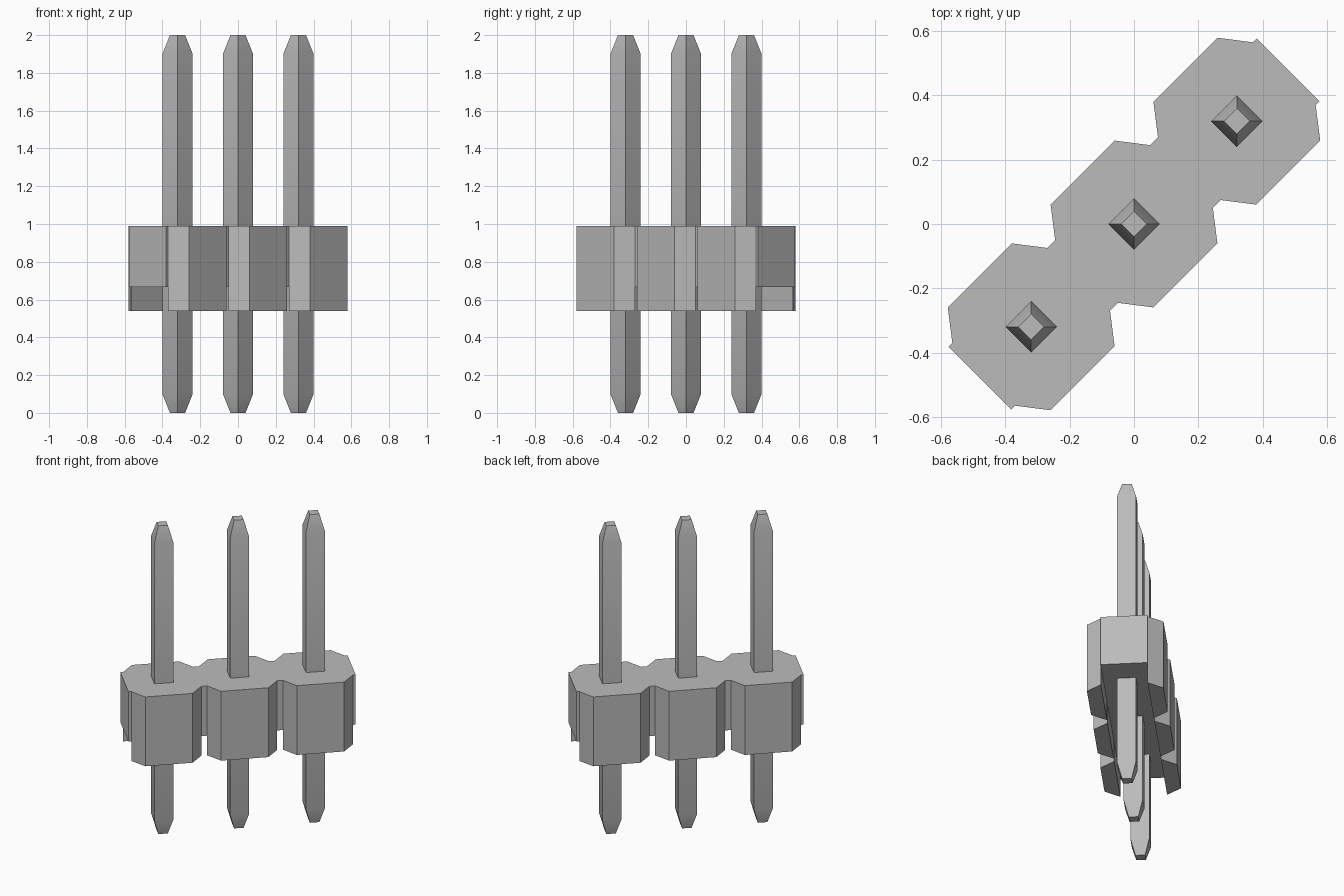
import bpy, bmesh, math

cube = bpy.data.objects.get("Cube")
if cube:
    bpy.data.objects.remove(cube, do_unlink=True)

PITCH = 0.4525                # spacing between pins along the strip
NECK, SIDE = 0.138, 0.226     # half depth at the necks and at the cells
INNER, OUTER = 0.209, 0.141   # half width of a cell at neck and at side
BASE, DECK, TOP = 0.54, 0.667, 0.99
TURN = math.radians(45)
CELLS = [-PITCH, 0, PITCH]

grey = bpy.data.materials.new("grey")
grey.use_nodes = True
colour = (0.5, 0.5, 0.5, 1)
grey.diffuse_color = colour
grey.node_tree.nodes["Principled BSDF"].inputs["Base Color"].default_value = colour


def make_object(name, bm):
    bmesh.ops.recalc_face_normals(bm, faces=bm.faces)
    mesh = bpy.data.meshes.new(name)
    bm.to_mesh(mesh)
    bm.free()
    mesh.materials.append(grey)
    obj = bpy.data.objects.new(name, mesh)
    bpy.context.collection.objects.link(obj)
    obj.rotation_euler.z = TURN
    return obj


def extrude(bm, faces, dz, keep):
    result = bmesh.ops.extrude_face_region(bm, geom=faces, use_keep_orig=keep)
    verts = [g for g in result["geom"] if isinstance(g, bmesh.types.BMVert)]
    bmesh.ops.translate(bm, verts=verts, vec=(0, 0, dz))


# Housing: a central strip with chamfered lobes, whose lobes reach down as feet
bm = bmesh.new()
end = PITCH * 1.5
stops = [-end] + [c + s * INNER for c in CELLS for s in (-1, 1)] + [end]
rows = {s: [bm.verts.new((x, s * NECK, DECK)) for x in stops] for s in (-1, 1)}
strip = bm.faces.new(rows[-1] + rows[1][::-1])
lobes = []
for s in (-1, 1):
    for i, c in enumerate(CELLS):
        a, b = rows[s][2 * i + 1], rows[s][2 * i + 2]
        d = bm.verts.new((c + OUTER, s * SIDE, DECK))
        e = bm.verts.new((c - OUTER, s * SIDE, DECK))
        lobes.append(bm.faces.new([a, b, d, e][::s * -1]))
bmesh.ops.recalc_face_normals(bm, faces=bm.faces)
extrude(bm, [strip] + lobes, TOP - DECK, True)
extrude(bm, lobes, BASE - DECK, False)
# Remove any leftover internal faces between the lobes and their feet
inside = [f for f in bm.faces if all(abs(v.co.z - DECK) < 1e-5 for v in f.verts)
          and abs(f.calc_center_median().y) > NECK]
bmesh.ops.delete(bm, geom=inside, context='FACES_ONLY')
bmesh.ops.recalc_face_normals(bm, faces=bm.faces)
bmesh.ops.dissolve_limit(bm, angle_limit=0.01, verts=bm.verts, edges=bm.edges)
make_object("housing", bm)


# Pins: square posts with both ends tapered
def make_pin(name, x):
    bm = bmesh.new()
    rings = []
    for z, r in ((0, 0.0283), (0.1, 0.0566), (1.9, 0.0566), (2, 0.0283)):
        rings.append([bm.verts.new((sx * r, sy * r, z))
                      for sx, sy in ((-1, -1), (1, -1), (1, 1), (-1, 1))])
    for low, high in zip(rings, rings[1:]):
        for i in range(4):
            j = (i + 1) % 4
            bm.faces.new((low[i], low[j], high[j], high[i]))
    bm.faces.new(rings[0][::-1])
    bm.faces.new(rings[-1])
    pin = make_object(name, bm)
    pin.location = (x * math.cos(TURN), x * math.sin(TURN), 0)
    return pin


pins = [make_pin(n, x) for n, x in zip(("right_pin", "middle_pin", "left_pin"), CELLS)]
bpy.ops.object.select_all(action='DESELECT')
for pin in pins:
    pin.select_set(True)
bpy.context.view_layer.objects.active = pins[0]
bpy.ops.object.shade_smooth_by_angle(angle=math.radians(30))
